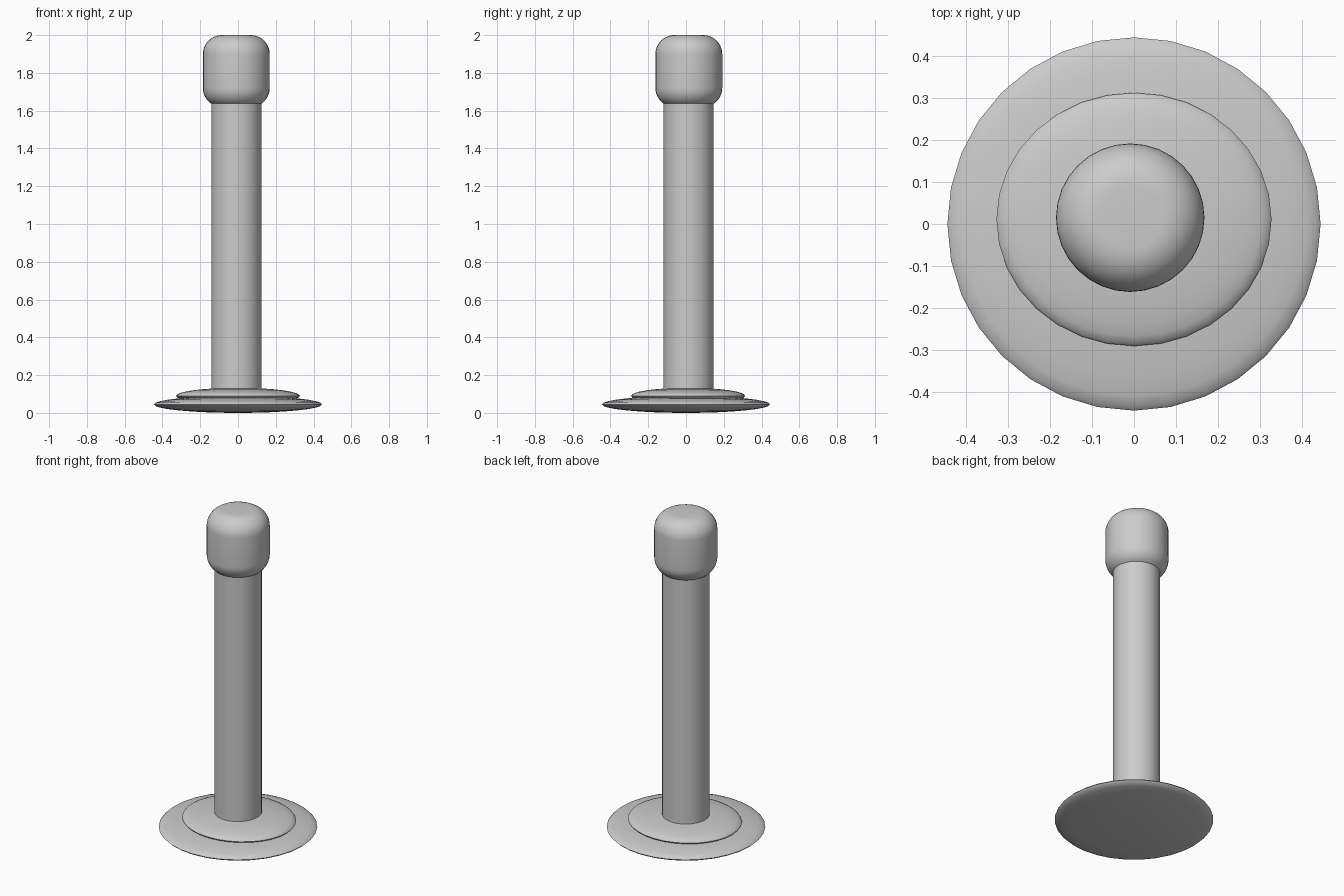
import bpy, math

if "Cube" in bpy.data.objects:
    bpy.data.objects.remove(bpy.data.objects["Cube"])


def smooth(obj):
    bpy.ops.object.shade_smooth_by_angle(angle=math.radians(35))
    return obj


def disc(name, loc, size):
    # squashed ball forming a thin lens-shaped disc
    bpy.ops.mesh.primitive_uv_sphere_add(segments=32, ring_count=16, radius=1, location=loc)
    obj = bpy.context.object
    obj.name = name
    obj.scale = size
    bpy.ops.object.transform_apply(location=False, rotation=False, scale=True)
    return smooth(obj)


def cylinder(name, x, y, radius, z0, z1, bevel=0):
    bpy.ops.mesh.primitive_cylinder_add(vertices=32, radius=radius, depth=z1 - z0,
                                        location=(x, y, (z0 + z1) / 2))
    obj = bpy.context.object
    obj.name = name
    if bevel:
        mod = obj.modifiers.new("rounded_rims", 'BEVEL')
        mod.width = bevel
        mod.segments = 10
        mod.limit_method = 'ANGLE'
        mod.angle_limit = math.radians(40)
        bpy.ops.object.modifier_apply(modifier=mod.name)
    return smooth(obj)


# stepped base
disc("lower_base", (0, 0, 0.045), (0.445, 0.445, 0.045))
disc("upper_base", (0, 0.011, 0.09), (0.328, 0.302, 0.043))

# post and rounded cap, slightly off centre
cylinder("post", -0.008, 0.013, 0.133, 0.06, 1.75)
cylinder("cap", -0.009, 0.015, 0.177, 1.62, 2.0, bevel=0.1)
